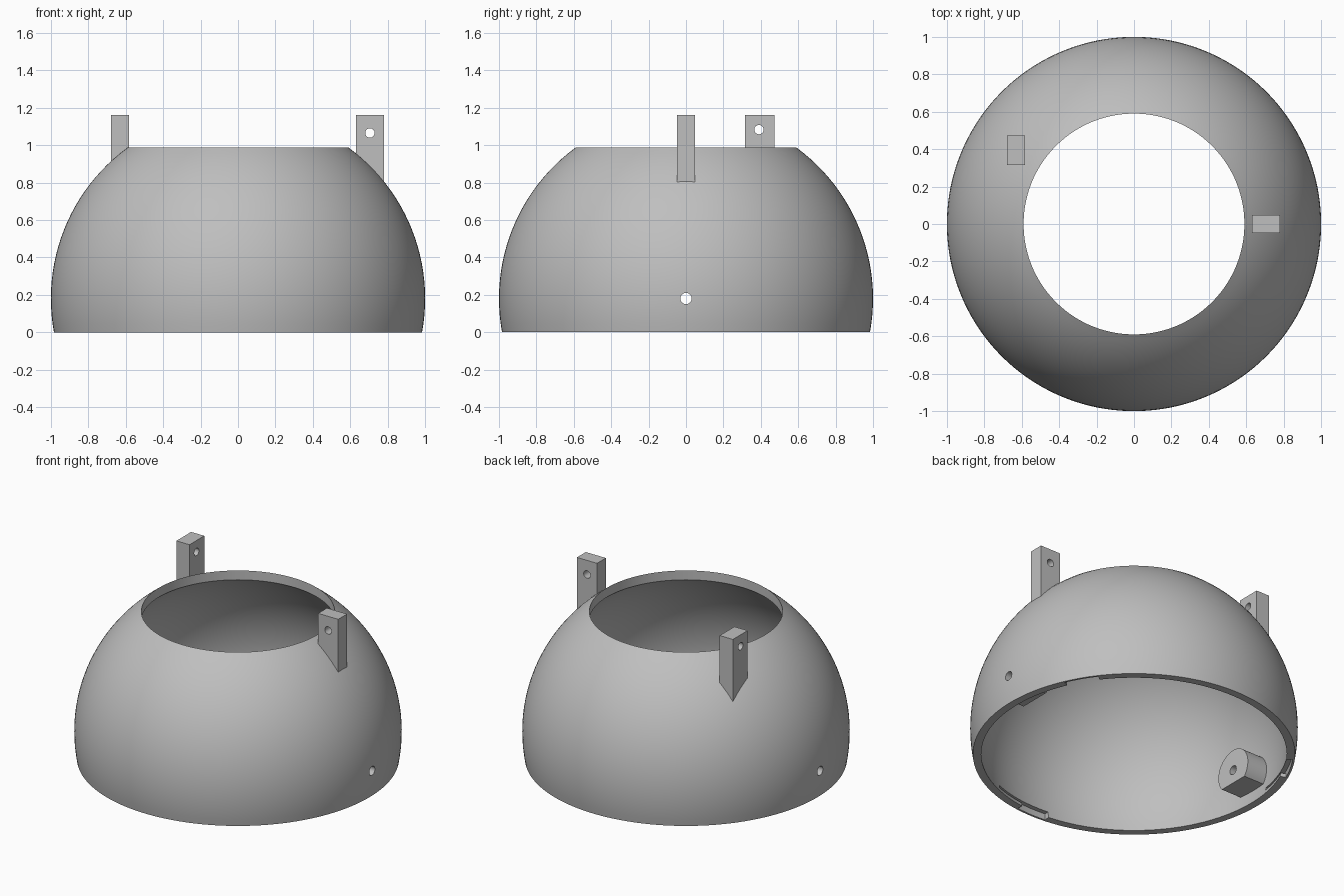
import bpy
import bmesh
from math import radians, sin, cos, sqrt, pi, asin, atan2

if "Cube" in bpy.data.objects:
    bpy.data.objects.remove(bpy.data.objects["Cube"], do_unlink=True)

CENTRE = 0.18        # height of the sphere centre
OUTER, INNER, MOUTH = 1.0, 0.95, 0.59
STEPS = 24

grey = bpy.data.materials.new("plain grey")
grey.use_nodes = True
grey.diffuse_color = (0.52, 0.52, 0.52, 1)
grey.node_tree.nodes["Principled BSDF"].inputs["Base Color"].default_value = (0.52, 0.52, 0.52, 1)


def make_object(name, bm):
    bmesh.ops.recalc_face_normals(bm, faces=bm.faces)
    mesh = bpy.data.meshes.new(name)
    bm.to_mesh(mesh)
    bm.free()
    mesh.materials.append(grey)
    obj = bpy.data.objects.new(name, mesh)
    bpy.context.collection.objects.link(obj)
    return obj


def revolve(name, profile, start=0, sweep=2 * pi, steps=160):
    """Turn a closed (radius, z) outline about the z axis."""
    bm = bmesh.new()
    verts = [bm.verts.new((r * cos(start), r * sin(start), z)) for r, z in profile]
    face = bm.faces.new(verts)
    full = sweep >= 2 * pi
    if full:
        edges = list(face.edges)
        bm.faces.remove(face)
        bmesh.ops.spin(bm, geom=verts + edges, axis=(0, 0, 1), cent=(0, 0, 0),
                       angle=sweep, steps=steps)
        bmesh.ops.remove_doubles(bm, verts=bm.verts, dist=0.0001)
    else:
        ring = [verts]
        for i in range(1, steps + 1):
            a = start + sweep * i / steps
            ring.append([bm.verts.new((r * cos(a), r * sin(a), z)) for r, z in profile])
        for a, b in zip(ring, ring[1:]):
            for k in range(len(profile)):
                n = (k + 1) % len(profile)
                bm.faces.new((a[k], a[n], b[n], b[k]))
        bm.faces.new(ring[-1])
    return make_object(name, bm)


def prism_x(name, outline, x0, x1):
    """Extrude a (y, z) outline along x."""
    bm = bmesh.new()
    face = bm.faces.new([bm.verts.new((x0, y, z)) for y, z in outline])
    out = bmesh.ops.extrude_face_region(bm, geom=[face])
    for v in out["geom"]:
        if isinstance(v, bmesh.types.BMVert):
            v.co.x = x1
    return make_object(name, bm)


def box(name, x, y, z):
    outline = [(y[0], z[0]), (y[1], z[0]), (y[1], z[1]), (y[0], z[1])]
    return prism_x(name, outline, *x)


def rod(name, radius, length, location, axis):
    turn = (0, pi / 2, 0) if axis == "x" else (pi / 2, 0, 0)
    bpy.ops.mesh.primitive_cylinder_add(vertices=32, radius=radius, depth=length,
                                        location=location, rotation=turn)
    bpy.context.object.name = name
    return bpy.context.object


def cut(obj, cutter):
    mod = obj.modifiers.new("cut", "BOOLEAN")
    mod.operation, mod.solver, mod.object = "DIFFERENCE", "EXACT", cutter
    bpy.ops.object.select_all(action="DESELECT")
    obj.select_set(True)
    bpy.context.view_layer.objects.active = obj
    bpy.ops.object.modifier_apply(modifier=mod.name)


def arc(radius, z0, z1):
    a, b = (asin((z - CENTRE) / radius) for z in (z0, z1))
    return [(radius * cos(a + (b - a) * i / STEPS),
             CENTRE + radius * sin(a + (b - a) * i / STEPS)) for i in range(STEPS + 1)]


# Open dome: thin spherical shell with a straight-walled mouth
top_out = CENTRE + sqrt(OUTER ** 2 - MOUTH ** 2)
top_in = CENTRE + sqrt(INNER ** 2 - MOUTH ** 2)
dome = revolve("dome_shell", arc(OUTER, 0, top_out) + arc(INNER, 0, top_in)[::-1])
helpers = []

# Three locking grooves inside the rim: a narrow track and a wider entry
for k in range(3):
    end = radians(-96 + 120 * k)
    for low, start, sweep in ((0.025, end, 27), (-0.02, end, 13)):
        ring = [(0.9, low), (0.97, low), (0.97, 0.042), (0.9, 0.042)]
        groove = revolve("groove_cutter", ring, start, radians(sweep), 12)
        cut(dome, groove)
        helpers.append(groove)

# Pivot bosses with a flat underside, one on each side
pivot = rod("pivot_cutter", 0.03, 2.4, (0, 0, CENTRE), "x")
helpers.append(pivot)
cut(dome, pivot)
smooth = [dome]
R, DROP = 0.14, 0.09
tilt = atan2(-DROP, sqrt(R * R - DROP * DROP))
outline = []
for i in range(41):
    a = tilt + (pi - 2 * tilt) * i / 40
    outline.append((R * cos(a), CENTRE + R * sin(a)))
for name, side in (("left_pivot_boss", 1), ("right_pivot_boss", -1)):
    boss = prism_x(name, outline, side * 0.79, side * 0.965)
    cut(boss, pivot)
    smooth.append(boss)

# Upright drilled lugs, trimmed to the dome
bpy.ops.mesh.primitive_uv_sphere_add(segments=96, ring_count=48, radius=0.98,
                                     location=(0, 0, CENTRE))
trim = bpy.context.object
trim.name = "dome_trim_cutter"
helpers.append(trim)
lugs = (
    ("left_lug", (0.63, 0.78), (-0.047, 0.047), (0.705, 0, 1.065), "y"),
    ("right_back_lug", (-0.68, -0.582), (0.315, 0.472), (-0.63, 0.39, 1.083), "x"),
)
for name, x, y, hole, axis in lugs:
    lug = box(name, x, y, (0.7, 1.16))
    cut(lug, trim)
    drill = rod("lug_hole_cutter", 0.025, 0.3, hole, axis)
    cut(lug, drill)
    helpers.append(drill)
    smooth.append(lug)

for helper in helpers:
    bpy.data.objects.remove(helper, do_unlink=True)

for obj in smooth:
    bpy.ops.object.select_all(action="DESELECT")
    obj.select_set(True)
    bpy.context.view_layer.objects.active = obj
    bpy.ops.object.shade_smooth_by_angle(angle=radians(25))
